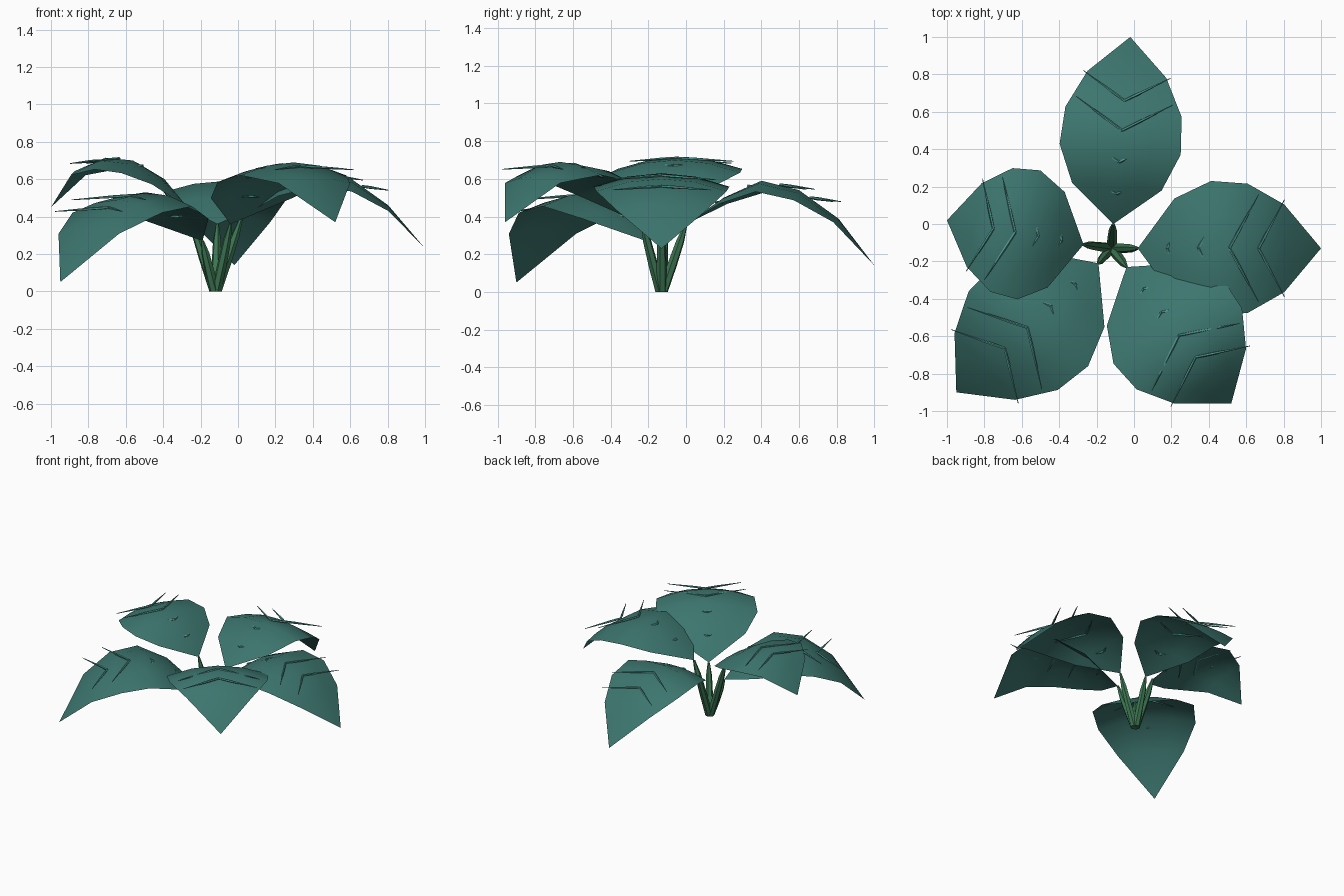
import bpy, bmesh, math
from mathutils import Vector

old = bpy.data.objects.get("Cube")
if old:
    bpy.data.objects.remove(old, do_unlink=True)


def material(name, rgb):
    m = bpy.data.materials.new(name)
    m.use_nodes = True
    m.diffuse_color = (*rgb, 1)
    bsdf = m.node_tree.nodes["Principled BSDF"]
    bsdf.inputs["Base Color"].default_value = (*rgb, 1)
    bsdf.inputs["Roughness"].default_value = 0.8
    return m


LEAF = material("leaf_teal", (0.046, 0.18, 0.157))
VEIN = material("vein_light_teal", (0.08, 0.32, 0.28))
STEM = material("stem_green", (0.045, 0.18, 0.085))

ROOT = Vector((-0.12, -0.13, 0))
OUTLINE = [0, 0.74, 1, 0.96, 0.65, 0]   # half width along the leaf
ACROSS = [-1, -0.5, 0, 0.5, 1]
# Veins: position along leaf, sideways reach, forward reach
VEINS = [(0.16, 0.16, 0.03), (0.33, 0.58, 0.12), (0.5, 0.8, 0.16), (0.66, 0.72, 0.14)]


def finish(name, bm, mat, angle):
    bmesh.ops.recalc_face_normals(bm, faces=bm.faces)
    mesh = bpy.data.meshes.new(name)
    bm.to_mesh(mesh)
    bm.free()
    mesh.materials.append(mat)
    ob = bpy.data.objects.new(name, mesh)
    bpy.context.collection.objects.link(ob)
    bpy.ops.object.select_all(action='DESELECT')
    ob.select_set(True)
    bpy.context.view_layer.objects.active = ob
    bpy.ops.object.shade_smooth_by_angle(angle=math.radians(angle))
    return ob


def tube(bm, rings, sides):
    """Skin a tapered tube through (centre, radius) pairs."""
    axis = (rings[-1][0] - rings[0][0]).normalized()
    u = axis.orthogonal().normalized()
    v = axis.cross(u)
    loops = []
    for c, r in rings:
        angles = [math.tau * i / sides for i in range(sides)]
        loops.append([bm.verts.new(c + r * (u * math.cos(a) + v * math.sin(a))) for a in angles])
    for a, b in zip(loops, loops[1:]):
        for i in range(sides):
            j = (i + 1) % sides
            bm.faces.new((a[i], a[j], b[j], b[i]))
    bm.faces.new(loops[0])
    bm.faces.new(loops[-1])


def build_leaf(name, base, tip, half_width, heights):
    base, tip = Vector((*base, 0)), Vector((*tip, 0))
    length = (tip - base).length
    forward = (tip - base) / length
    side = Vector((-forward.y, forward.x, 0))
    last = len(heights) - 1

    def spine(t):
        i = min(int(t * last), last - 1)
        f = t * last - i
        p = base.lerp(tip, t)
        p.z = heights[i] * (1 - f) + heights[i + 1] * f
        return p

    # Blade: arched sheet, drooping towards its edges
    bm = bmesh.new()
    rows = []
    for i, w in enumerate(OUTLINE):
        p = spine(i / last)
        row = []
        for s in ACROSS:
            x = s * w * half_width
            row.append(bm.verts.new(p + side * x - Vector((0, 0, 0.55 * x * x))))
        rows.append(row)
    for a, b in zip(rows, rows[1:]):
        for k in range(len(ACROSS) - 1):
            bm.faces.new((a[k], b[k], b[k + 1], a[k + 1]))
    bmesh.ops.remove_doubles(bm, verts=bm.verts, dist=0.0001)
    blade = finish(name + "_leaf", bm, LEAF, 60)
    # Keep the blade facing upwards
    if sum(f.normal.z for f in blade.data.polygons) < 0:
        blade.data.flip_normals()

    # Veins: straight V-shaped slivers resting on the blade
    bm = bmesh.new()
    for t, reach, ahead in VEINS:
        start = spine(t) + Vector((0, 0, 0.004))
        for sign in (-1, 1):
            end = start + side * sign * reach * half_width + forward * ahead * length
            end.z -= 0.15 * ahead * length
            tube(bm, [(start, 0.007), (start.lerp(end, 0.3), 0.008), (end, 0.002)], 5)
    finish(name + "_veins", bm, VEIN, 40)

    # Stem: thick at the root, pointed where it meets the blade
    bm = bmesh.new()
    top = spine(0)
    foot = ROOT + forward * 0.008
    rings = [(0, 0.028), (0.4, 0.026), (0.75, 0.022), (1, 0.008)]
    tube(bm, [(foot.lerp(top, t), r) for t, r in rings], 6)
    for v in bm.verts:
        v.co.z = max(v.co.z, 0)
    finish(name + "_stem", bm, STEM, 40)


build_leaf("back", (-0.11, 0), (-0.02, 1), 0.325, [0.36, 0.5, 0.59, 0.54, 0.395, 0.14])
build_leaf("left", (0.02, -0.13), (1, -0.13), 0.36, [0.4, 0.55, 0.63, 0.6, 0.46, 0.23])
build_leaf("right", (-0.27, -0.11), (-1, 0.02), 0.35, [0.45, 0.61, 0.7, 0.715, 0.65, 0.45])
build_leaf("front_left", (-0.04, -0.23), (0.52, -0.96), 0.37, [0.36, 0.54, 0.66, 0.69, 0.61, 0.37])
build_leaf("front_right", (-0.19, -0.21), (-0.95, -0.9), 0.37, [0.27, 0.43, 0.53, 0.49, 0.34, 0.05])
